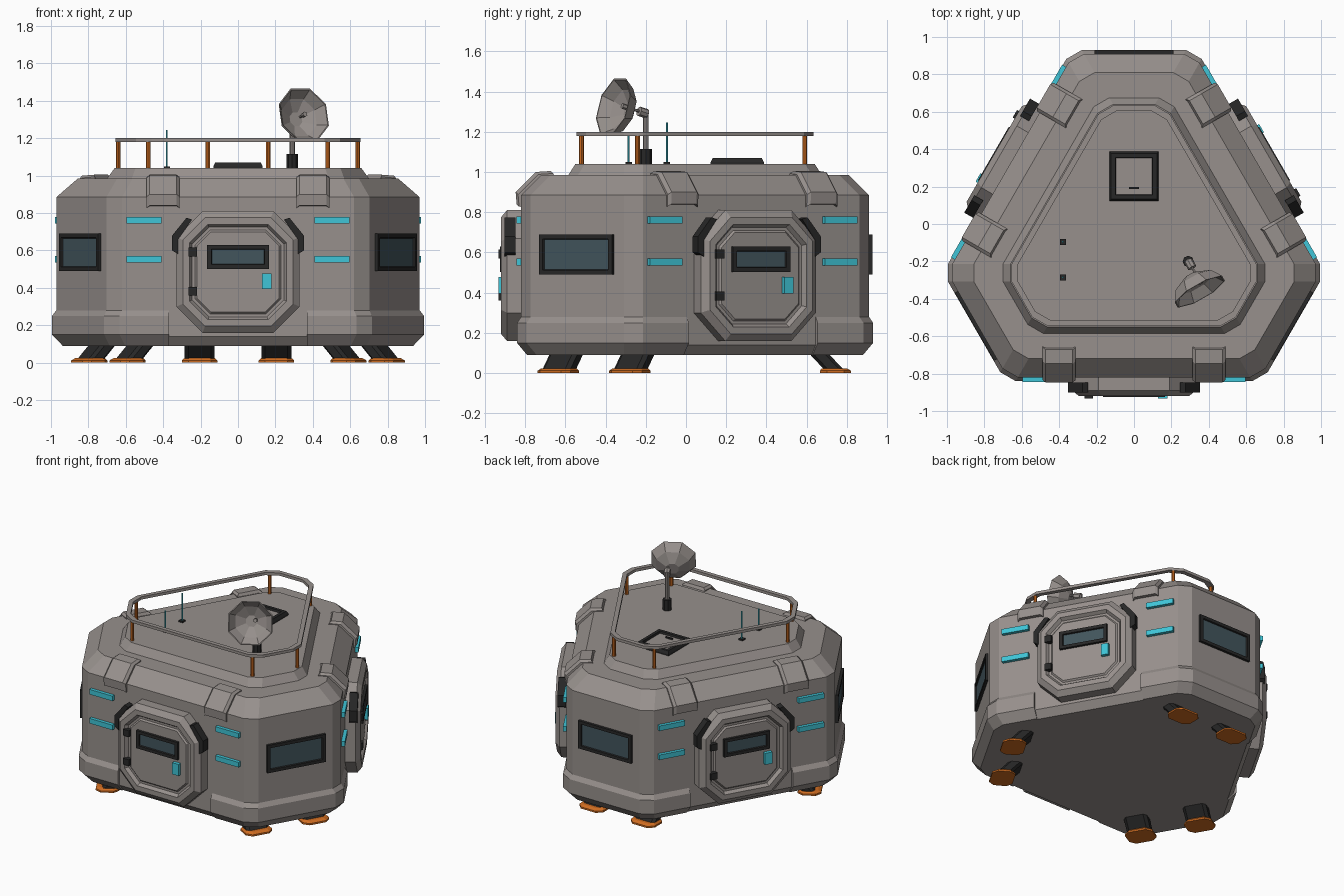
import bpy, bmesh, math
from mathutils import Vector, Matrix

cube = bpy.data.objects.get("Cube")
if cube:
    bpy.data.objects.remove(cube, do_unlink=True)

CY = -0.057                      # y of the three-fold axis
WALL, CORNER, CUT = 0.783, 0.987, 0.055
C30 = math.cos(math.radians(30))


def material(name, r, g, b):
    m = bpy.data.materials.new(name)
    m.use_nodes = True
    m.diffuse_color = (r, g, b, 1)
    m.node_tree.nodes["Principled BSDF"].inputs["Base Color"].default_value = (r, g, b, 1)
    return m


GREY = material("warm_grey_hull", 0.31, 0.28, 0.265)
BLACK = material("black_trim", 0.02, 0.02, 0.02)
ORANGE = material("orange_paint", 0.62, 0.15, 0.015)
CYAN = material("cyan_light", 0.05, 0.56, 0.68)
GLASS = material("dark_glass", 0.055, 0.09, 0.108)


def finish(name, bm, mats, copies=1, at=(0, CY, 0)):
    """Make an object, repeated around the three-fold axis if asked."""
    bmesh.ops.recalc_face_normals(bm, faces=bm.faces)
    mesh = bpy.data.meshes.new(name)
    bm.to_mesh(mesh)
    bm.free()
    for m in mats:
        mesh.materials.append(m)
    for k in range(copies):
        ob = bpy.data.objects.new(name if copies == 1 else f"{name}_{k + 1}", mesh)
        ob.location = at
        ob.rotation_euler.z = math.radians(120 * k)
        bpy.context.collection.objects.link(ob)


def loft(name, rings, mats, copies=1, at=(0, CY, 0), wrap=False):
    """Skin closed rings; the last cap takes the last material."""
    bm = bmesh.new()
    rows = [[bm.verts.new(p) for p in ring] for ring in rings]
    n = len(rows[0])
    pairs = list(zip(rows, rows[1:]))
    for a, b in pairs:
        for i in range(n):
            bm.faces.new((a[i], a[(i + 1) % n], b[(i + 1) % n], b[i]))
    bm.faces.new(rows[0])
    cap = bm.faces.new(rows[-1])
    cap.material_index = len(mats) - 1
    finish(name, bm, mats, copies, at)


def box(name, lo, hi, mat, copies=1, at=(0, CY, 0)):
    ring = lambda z: [(lo[0], lo[1], z), (hi[0], lo[1], z), (hi[0], hi[1], z), (lo[0], hi[1], z)]
    loft(name, [ring(lo[2]), ring(hi[2])], [mat], copies, at)


def rod(name, a, b, r, mat, copies=1, at=(0, 0, 0), sides=8):
    a, b = Vector(a), Vector(b)
    turn = (b - a).to_track_quat('Z', 'Y').to_matrix().to_4x4()
    bm = bmesh.new()
    bmesh.ops.create_cone(bm, cap_ends=True, segments=sides, radius1=r, radius2=r,
                          depth=(b - a).length, matrix=Matrix.Translation((a + b) / 2) @ turn)
    finish(name, bm, [mat], copies, at)


def corner_points(inset, z, reach=None):
    """Outline of the back corner, optionally continued along both walls."""
    w, d = WALL - inset, CORNER - inset
    h = (w - d / 2) / C30
    half = [(h + CUT / 2, d - CUT * C30), (h - CUT, d)]
    if reach is not None:
        half.insert(0, (w * C30 - reach / 2, w / 2 + reach * C30))
    pts = half + [(-x, y) for x, y in reversed(half)]
    return [Vector((x, y, z)) for x, y in pts]


def outline(inset, z):
    pts = []
    for k in range(3):
        turn = Matrix.Rotation(math.radians(120 * k), 3, 'Z')
        pts += [turn @ p for p in corner_points(inset, z)]
    return pts


def octagon(hx, hz, cut, cz, y):
    half = [(hx, cz - hz + cut), (hx, cz + hz - cut), (hx - cut, cz + hz)]
    low = [(hx - cut, cz - hz)]
    right = low + half
    return [(x, y, z) for x, z in right + [(-x, z) for x, z in reversed(right)]]


def rect(hx, hz, cz, y):
    return [(x * hx, y, cz + s * hz) for x, s in ((-1, -1), (1, -1), (1, 1), (-1, 1))]


def window(name, hx, hz, cz, y, out):
    """Framed pane facing along y, with recessed glass."""
    steps = ((0, -0.01), (0, 0.018), (0.022, 0.018), (0.025, 0.008))
    loft(name, [rect(hx - d, hz - d, cz, y + out * e) for d, e in steps], [BLACK, GLASS], 3)


# Hull with sloped shoulders and raised roof
loft("hull", [outline(d, z) for d, z in (
    (0.06, 0.09), (0.02, 0.14), (0.02, 0.885), (0.12, 0.985),
    (0.255, 0.985), (0.29, 1.04))], [GREY])

# Base guards wrapping each corner
profile = ((0.07, 0.09), (0.05, 0.09), (0, 0.15), (0, 0.25), (0.02, 0.28), (0.07, 0.28))
rows = [corner_points(d, z, 0.37) for d, z in profile]
loft("base_guard", list(zip(*rows)), [GREY], 3)

# Corner windows
window("corner_window", 0.21, 0.1, 0.59, CORNER - 0.02, 1)

# Doors: stepped octagonal frame with inner panel
steps = ((0, -0.74), (0, -0.833), (0.035, -0.863), (0.07, -0.863),
         (0.085, -0.84), (0.1, -0.84), (0.11, -0.85))
loft("door", [octagon(0.33 - d, 0.325 - d, 0.14 - 0.586 * d, 0.485, y) for d, y in steps], [GREY], 3)
window("door_window", 0.165, 0.064, 0.566, -0.85, -1)
for tag, z in (("upper", 0.592), ("lower", 0.383)):
    box(f"{tag}_hinge", (-0.265, -0.875, z - 0.023), (-0.218, -0.84, z + 0.023), BLACK, 3)
box("door_handle", (0.127, -0.875, 0.395), (0.178, -0.845, 0.478), CYAN, 3)

clip = ((0.32, 0.58), (0.352, 0.6), (0.352, 0.68), (0.275, 0.775), (0.245, 0.765), (0.32, 0.66))
clamp = ((0.74, 0.835), (0.785, 0.84), (0.79, 0.9), (0.69, 1.0), (0.615, 1.005), (0.6, 0.975))
for tag, s in (("right", -1), ("left", 1)):
    # Dark clips on the door shoulders
    loft(f"{tag}_door_clip", [[(s * x, y, z) for x, z in clip] for y in (-0.79, -0.845)], [BLACK], 3)
    # Shoulder clamps with tapered sides
    loft(f"{tag}_roof_clamp", [[(s * 0.4 + x, -r + e, z - e) for r, z in clamp]
                               for x, e in ((-0.088, 0.012), (-0.072, 0), (0.072, 0), (0.088, 0.012))],
         [GREY], 3)
    # Wall lights
    a, b = sorted((s * 0.41, s * 0.595))
    for row, z in (("upper", 0.762), ("lower", 0.553)):
        box(f"{tag}_{row}_wall_light", (a, -0.787, z - 0.018), (b, -0.75, z + 0.018), CYAN, 3)

    # Legs and feet
    def pad(hx, hy, z, y, cut):
        flat = octagon(hx, hy, cut, y, z)
        return [(s * 0.205 + px, py, pz) for px, pz, py in flat]
    loft(f"{tag}_foot", [pad(0.095, 0.077, 0, 0.8, 0.035), pad(0.095, 0.077, 0.012, 0.8, 0.035),
                         pad(0.082, 0.062, 0.024, 0.795, 0.03)], [ORANGE], 3)
    loft(f"{tag}_leg", [pad(0.08, 0.048, 0.02, 0.79, 0.02), pad(0.08, 0.048, 0.1, 0.715, 0.02)],
         [BLACK], 3)
    # Rail posts
    rod(f"{tag}_rail_post", (s * 0.48, -0.463, 1.03), (s * 0.48, -0.463, 1.185), 0.012, ORANGE, 3, (0, CY, 0))

# Roof rail: a flat closed band
bm = bmesh.new()
loops = [[bm.verts.new(p) for p in outline(d, z)]
         for d, z in ((0.295, 1.18), (0.295, 1.2), (0.325, 1.2), (0.325, 1.18))]
for a, b in zip(loops, loops[1:] + loops[:1]):
    for i in range(len(a)):
        j = (i + 1) % len(a)
        bm.faces.new((a[i], a[j], b[j], b[i]))
finish("roof_rail", bm, [GREY])

# Roof hatch
loft("roof_hatch", [[(x, y, z) for x, _, y in rect(h, h, 0, 0)] for h, z in (
    (0.132, 1.035), (0.132, 1.05), (0.122, 1.07), (0.1, 1.07), (0.097, 1.055))],
    [BLACK, GREY], at=(0, 0.255, 0))
box("hatch_handle", (-0.027, 0.187, 1.05), (0.027, 0.197, 1.065), BLACK, at=(0, 0, 0))

# Whip antennas
for tag, y, top in (("rear", -0.095, 1.245), ("front", -0.285, 1.19)):
    box(f"{tag}_antenna_base", (-0.396, y - 0.016, 1.035), (-0.364, y + 0.016, 1.05), BLACK, at=(0, 0, 0))
    rod(f"{tag}_antenna", (-0.38, y, 1.04), (-0.38, y, top), 0.005, CYAN, sides=6)

# Dish on its mast
axis = Vector((0.48, -0.84, 0.27)).normalized()
rim = Vector((0.352, -0.305, 1.325))
apex = rim - axis * 0.095
rod("dish_mast_base", (0.29, -0.2, 1.03), (0.29, -0.2, 1.115), 0.03, BLACK)
rod("dish_mast", (0.29, -0.2, 1.1), (0.29, -0.2, 1.31), 0.014, GREY)
rod("dish_mount", apex - axis * 0.035, apex + axis * 0.01, 0.024, GREY)
rod("dish_feed", apex, apex + axis * 0.1, 0.007, GREY, sides=6)
rod("dish_feed_tip", apex + axis * 0.085, apex + axis * 0.11, 0.014, GREY, sides=6)
turn = axis.to_track_quat('Z', 'Y').to_matrix()


def dish_ring(r, d):
    return [rim + turn @ Vector((r * math.cos(t), r * math.sin(t), d))
            for t in (math.tau * (i + 0.5) / 8 for i in range(8))]


loft("dish", [dish_ring(r, d) for r, d in (
    (0.045, -0.1), (0.118, -0.062), (0.157, 0), (0.15, 0), (0.11, -0.052), (0.04, -0.088))], [GREY])
